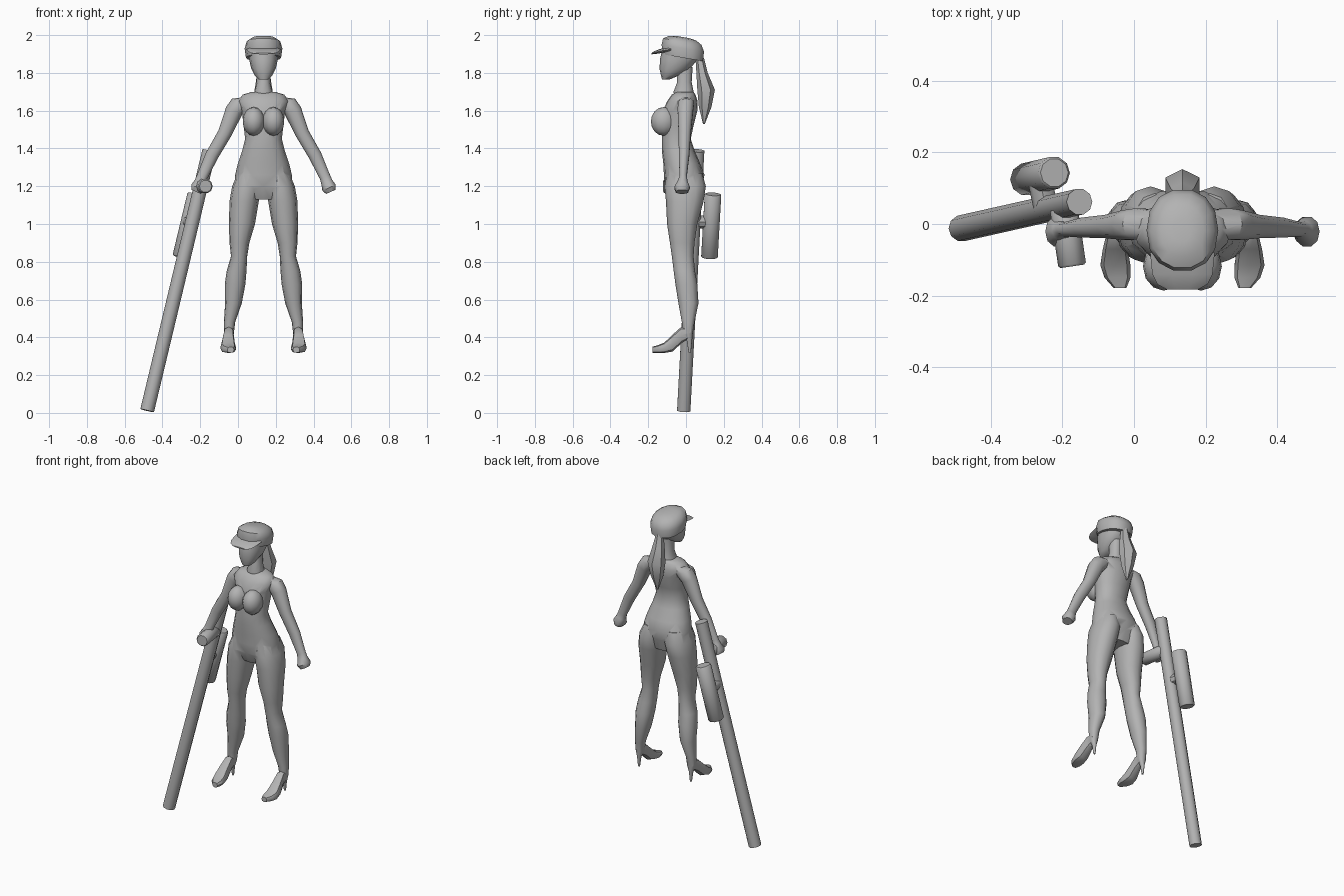
import bpy, bmesh, math
from mathutils import Vector, Matrix

if "Cube" in bpy.data.objects:
    bpy.data.objects.remove(bpy.data.objects["Cube"])

CX = 0.135  # x of the figure's mirror plane

grey = bpy.data.materials.new("plain grey")
grey.diffuse_color = (0.45, 0.45, 0.45, 1)
grey.use_nodes = True
grey.node_tree.nodes["Principled BSDF"].inputs["Base Color"].default_value = grey.diffuse_color


def finish(name, bm):
    bmesh.ops.recalc_face_normals(bm, faces=bm.faces)
    me = bpy.data.meshes.new(name)
    bm.to_mesh(me)
    bm.free()
    me.materials.append(grey)
    ob = bpy.data.objects.new(name, me)
    bpy.context.collection.objects.link(ob)
    return ob


def loft(name, rings, u=(1, 0, 0), v=(0, 1, 0), n=12, p=2.2, turn=0.0):
    """Skin rounded rings (centre, radius along u, radius along v)."""
    bm = bmesh.new()
    u, v = Vector(u), Vector(v)
    loops = []
    for c, ru, rv in rings:
        loop = []
        for i in range(n):
            a = 2 * math.pi * i / n + turn
            ca, sa = math.cos(a), math.sin(a)
            x = math.copysign(abs(ca) ** (2 / p), ca) * ru
            y = math.copysign(abs(sa) ** (2 / p), sa) * rv
            loop.append(bm.verts.new(Vector(c) + u * x + v * y))
        loops.append(loop)
    for a, b in zip(loops, loops[1:]):
        for i in range(n):
            j = (i + 1) % n
            bm.faces.new((a[i], a[j], b[j], b[i]))
    bm.faces.new(loops[0][::-1])
    bm.faces.new(loops[-1])
    return finish(name, bm)


def column(name, rows, **kw):
    """Centred loft from rows of (z, half width, front y, back y)."""
    return loft(name, [((CX, (f + b) / 2, z), w, (b - f) / 2)
                       for z, w, f, b in rows], **kw)


def tube(name, start, end, r, n=10, bevel=0.0):
    a, b = Vector(start), Vector(end)
    d = (b - a).normalized()
    v = Vector((0, 1, 0)) if abs(d.y) < 0.7 else Vector((0, 0, 1))
    u = v.cross(d).normalized()
    v = d.cross(u)
    rings = [(a, r, r), (b, r, r)]
    if bevel:
        rings = [(a, r - bevel, r - bevel), (a + d * bevel, r, r),
                 (b - d * bevel, r, r), (b, r - bevel, r - bevel)]
    return loft(name, rings, u, v, n, 2.0)


# Torso
body = column("body", [
    (1.13, .09, -.08, .065), (1.20, .155, -.112, .085), (1.26, .15, -.117, .098),
    (1.32, .136, -.12, .075), (1.39, .112, -.128, .045), (1.45, .097, -.128, .025),
    (1.52, .105, -.125, .04), (1.60, .115, -.122, .06), (1.65, .135, -.10, .062),
    (1.685, .11, -.075, .05), (1.70, .06, -.05, .04)], n=16)
pieces = [column("neck", [(1.66, .06, -.06, .045), (1.70, .048, -.066, .04),
                          (1.75, .036, -.047, .03), (1.83, .036, -.05, .035)])]

for s, side in ((-1, "right"), (1, "left")):
    # Bust
    bm = bmesh.new()
    bmesh.ops.create_uvsphere(
        bm, u_segments=12, v_segments=8, radius=1,
        matrix=Matrix.Translation((CX + s * .052, -.118, 1.543))
        @ Matrix.Diagonal((.058, .068, .076, 1)))
    pieces.append(finish(side + "_bust", bm))

    # Leg with narrow heel: z, inner, outer, front, back
    leg = [(1.27, .02, .135, -.10, .085), (1.20, .012, .166, -.114, .105),
           (1.12, .025, .18, -.106, .093), (1.0, .045, .183, -.10, .06),
           (.9, .075, .18, -.085, .045), (.83, .086, .172, -.075, .04),
           (.75, .09, .195, -.065, .048), (.68, .096, .205, -.056, .06),
           (.58, .115, .203, -.04, .066), (.48, .15, .21, -.022, .045),
           (.42, .157, .208, -.015, .036), (.38, .172, .196, .004, .032),
           (.32, .178, .19, .014, .026)]
    pieces.append(loft(side + "_leg", [
        ((CX + s * (i + o) / 2, (f + b) / 2, z), (o - i) / 2, (b - f) / 2)
        for z, i, o, f, b in leg]))

    # Foot: y, offset, half width, bottom, top
    foot = [(.025, .183, .022, .40, .45), (-.025, .184, .027, .368, .455),
            (-.07, .187, .035, .325, .415), (-.115, .187, .042, .317, .372),
            (-.15, .181, .036, .317, .358), (-.178, .174, .018, .318, .35)]
    pieces.append(loft(side + "_foot", [
        ((CX + s * x, y, (b + t) / 2), w, (t - b) / 2)
        for y, x, w, b, t in foot], v=(0, 0, 1), n=8, p=2.6))

    # Arm and fist: offset, y, z, radius across, radius in depth
    arm = [(.07, .0, 1.66, .03, .035), (.12, .0, 1.642, .052, .045),
           (.155, -.003, 1.60, .047, .043), (.205, -.007, 1.48, .037, .034),
           (.272, -.01, 1.365, .035, .029), (.325, -.015, 1.25, .029, .02),
           (.335, -.018, 1.222, .031, .028), (.347, -.021, 1.192, .039, .043),
           (.356, -.021, 1.17, .027, .034)]
    pieces.append(loft(side + "_arm", [
        ((CX + s * x, y, z), a, b) for x, y, z, a, b in arm],
        u=(s * .91, 0, .41), n=10))

# Fuse the figure into one skin
for ob in pieces:
    mod = body.modifiers.new("join", 'BOOLEAN')
    mod.operation, mod.solver, mod.object = 'UNION', 'EXACT', ob
bpy.context.view_layer.update()
fused = bpy.data.meshes.new_from_object(
    body.evaluated_get(bpy.context.evaluated_depsgraph_get()))
body.modifiers.clear()
body.data = fused
for ob in pieces:
    bpy.data.objects.remove(ob)

# Head, cap, brim and ponytail
column("head", [(1.766, .026, -.127, -.085), (1.785, .045, -.132, -.04),
                (1.82, .064, -.14, .02), (1.87, .076, -.138, .06),
                (1.93, .08, -.125, .075)])
column("cap", [(1.88, .093, -.125, .092), (1.93, .1, -.132, .098),
               (1.965, .089, -.124, .085), (1.984, .06, -.092, .055),
               (1.99, .025, -.05, .015)], v=(0, 1, -.17), n=14)
loft("cap_brim", [((CX, y, z), w, t) for y, z, w, t in (
    (-.08, 1.925, .09, .014), (-.14, 1.915, .084, .012), (-.168, 1.907, .07, .008),
    (-.182, 1.902, .045, .004))], v=(0, 0, 1), n=10)
column("ponytail", [(1.88, .02, .05, .095), (1.80, .038, .055, .115),
                    (1.71, .055, .06, .153), (1.62, .038, .068, .135),
                    (1.53, .005, .09, .1)], n=6, p=2.0, turn=math.pi / 2)

# Long tube with side canister, bracket and hand grip
tube("long_tube", (-.481, -.012, .012), (-.152, .062, 1.388), .037)
tube("canister", (-.302, .124, .823), (-.222, .143, 1.158), .046, bevel=.006)
tube("bracket", (-.245, .04, 1.01), (-.262, .12, 1.01), .034, n=8)
tube("hand_grip", (-.196, .045, 1.2), (-.172, -.118, 1.2), .039, bevel=.006)

# Smooth shading with sharp creases kept
for ob in bpy.context.scene.objects:
    ob.select_set(True)
    bpy.context.view_layer.objects.active = ob
bpy.ops.object.shade_smooth_by_angle(angle=math.radians(45))
